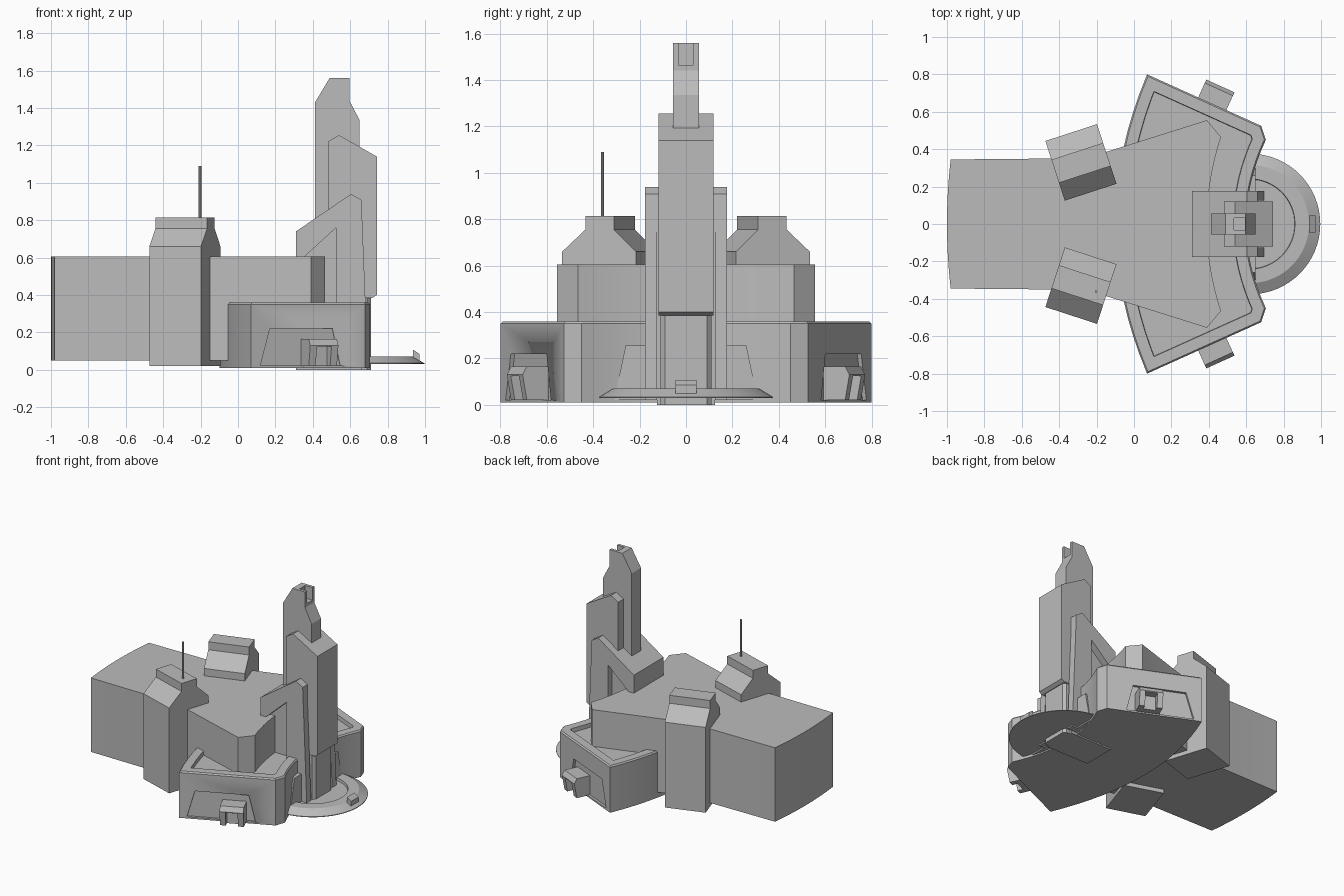
import bpy, bmesh, math
from mathutils import Vector

if "Cube" in bpy.data.objects:
    bpy.data.objects.remove(bpy.data.objects["Cube"])

grey = bpy.data.materials.new("concrete_grey")
grey.diffuse_color = (0.5, 0.5, 0.5, 1)
grey.use_nodes = True
grey.node_tree.nodes["Principled BSDF"].inputs["Base Color"].default_value = grey.diffuse_color


def finish(name, bm):
    bmesh.ops.recalc_face_normals(bm, faces=bm.faces)
    me = bpy.data.meshes.new(name)
    bm.to_mesh(me)
    bm.free()
    me.materials.append(grey)
    for p in me.polygons:
        p.use_smooth = True
    me.set_sharp_from_angle(angle=math.radians(25))
    ob = bpy.data.objects.new(name, me)
    bpy.context.collection.objects.link(ob)
    return ob


def add_prism(bm, pts, lo, hi, place):
    """Extrude a 2D outline from lo to hi; place maps (a, b, t) to space."""
    rings = [[bm.verts.new(place(a, b, t)) for a, b in pts] for t in (lo, hi)]
    bm.faces.new(rings[0][::-1])
    top = bm.faces.new(rings[1])
    for i in range(len(pts)):
        j = (i + 1) % len(pts)
        bm.faces.new((rings[0][i], rings[0][j], rings[1][j], rings[1][i]))
    bmesh.ops.recalc_face_normals(bm, faces=bm.faces)
    return top


def plan(x, y, t):
    return Vector((x, y, t))


def side(x, z, t):
    return Vector((x, t, z))


def symmetric(half):
    """Close a half outline (y >= 0, ends on the centre line) by mirroring."""
    return half + [(x, -y) for x, y in half[::-1] if y > 1e-6]


def bow(x0, x1, y1, n=8):
    """Shallow curved wall from the centre line out to (x1, y1)."""
    return [(x0 + (x1 - x0) * (i / n) ** 2, y1 * i / n) for i in range(n + 1)]


def inset(bm, face, thickness, depth=0.0):
    bmesh.ops.inset_region(bm, faces=[face], thickness=thickness, depth=depth,
                           use_even_offset=True)


def side_part(name, layers):
    bm = bmesh.new()
    for pts, lo, hi in layers:
        add_prism(bm, pts, lo, hi, side)
    return finish(name, bm)


# Main hall
half = bow(0.39, 0.465, 0.465) + [(0.39, 0.555), (-0.15, 0.385), (-0.44, 0.35)]
half += bow(-1.0, -0.98, 0.345)[::-1]
outline = symmetric(half)
# drop the duplicate centre point mirrored copies share
bm = bmesh.new()
add_prism(bm, outline, 0.05, 0.605, plan)
finish("main_hall", bm)

# Low wing with parapet
half = bow(0.60, 0.705, 0.45) + [(0.68, 0.525)] + bow(-0.10, 0.07, 0.80)[::-1]
bm = bmesh.new()
top = add_prism(bm, symmetric(half), 0.01, 0.35, plan)
inset(bm, top, 0.008, 0.01)
inset(bm, top, 0.06)
inset(bm, top, 0.002, -0.03)
wing = finish("low_wing", bm)

# Entrance block on the curved wall
bm = bmesh.new()
add_prism(bm, [(-0.31, 0.02), (0.31, 0.02), (0.26, 0.255), (-0.26, 0.255)],
          0.55, 0.65, lambda a, b, t: Vector((t, a, b)))
finish("entrance_block", bm)

for s, tag in ((1, "back"), (-1, "front")):
    # Wall frame: u along the slanted wall, v outward
    def wall(u, v, z, s=s):
        return Vector((0.07 + 0.911 * u + 0.412 * v,
                       s * (0.80 - 0.412 * u + 0.911 * v), z))

    # Recessed trapezoid panel
    bm = bmesh.new()
    add_prism(bm, [(0.055, 0.022), (0.53, 0.022), (0.484, 0.22), (0.11, 0.22)],
              -0.018, 0.08, lambda a, b, t: wall(a, t, b))
    cutter = finish("panel_cutter_" + tag, bm)
    cutter.hide_render = True
    cutter.hide_viewport = True
    cut = wing.modifiers.new("panel_" + tag, 'BOOLEAN')
    cut.operation = 'DIFFERENCE'
    cut.object = cutter
    cut.solver = 'EXACT'

    # Porch: two jambs, hood and set-back door
    bm = bmesh.new()
    jamb = [(-0.03, 0.02), (0.085, 0.02), (0.105, 0.13), (0.085, 0.165), (-0.03, 0.165)]
    hood = [(-0.03, 0.02), (0.045, 0.02), (0.045, 0.125), (0.104, 0.125),
            (0.105, 0.13), (0.085, 0.165), (-0.03, 0.165)]
    for pts, lo, hi in ((jamb, 0.30, 0.34), (hood, 0.34, 0.425), (jamb, 0.425, 0.465)):
        add_prism(bm, pts, lo, hi, lambda a, b, t: wall(t, a, b))
    finish("porch_" + tag, bm)

    # Turned pier with stepped, chamfered head
    def pier(v, z, u, s=s):
        return Vector((-0.37 + 0.952 * u - 0.31 * v,
                       s * (0.125 + 0.31 * u + 0.952 * v), z))

    bm = bmesh.new()
    add_prism(bm, [(0, 0.02), (0.335, 0.02), (0.335, 0.66), (0.23, 0.755),
                   (0.23, 0.815), (0.10, 0.815), (0.10, 0.755), (0, 0.66)],
              0, 0.29, pier)
    finish("pier_" + tag, bm)

# Antenna
bm = bmesh.new()
ring = [(-0.203 + 0.007 * math.cos(i * math.pi / 4),
         -0.36 + 0.007 * math.sin(i * math.pi / 4)) for i in range(8)]
add_prism(bm, ring, 0.75, 1.09, plan)
finish("antenna", bm)

# Tower buttress: solid core with open side frames
core = [(0.31, 0.0), (0.31, 0.74), (0.605, 0.94), (0.66, 0.908), (0.66, 0.0)]
frame = [(0.31, 0.02), (0.31, 0.74), (0.605, 0.94), (0.66, 0.908), (0.695, 0.02),
         (0.525, 0.02), (0.525, 0.76), (0.35, 0.60), (0.35, 0.02)]
side_part("tower_buttress", [(core, -0.125, 0.125), (frame, 0.125, 0.176),
                             (frame, -0.176, -0.125)])

# Tower slab and its narrower foot
side_part("tower_slab", [([(0.48, 0.385), (0.48, 1.22), (0.54, 1.255), (0.742, 1.14),
                           (0.742, 0.40), (0.72, 0.385)], -0.119, 0.119)])
bm = bmesh.new()
add_prism(bm, [(0.5, -0.11), (0.69, -0.11), (0.71, -0.09), (0.71, 0.09),
               (0.69, 0.11), (0.5, 0.11)], 0.0, 0.39, plan)
finish("tower_foot", bm)

# Spire with a slot in its upper face
cheek = [(0.412, 0.8), (0.412, 1.43), (0.49, 1.56), (0.595, 1.56), (0.595, 1.44),
         (0.65, 1.335), (0.65, 0.8)]
slot = [(0.412, 0.8), (0.412, 1.43), (0.49, 1.56), (0.535, 1.56), (0.535, 1.465),
        (0.595, 1.465), (0.595, 1.44), (0.65, 1.335), (0.65, 0.8)]
side_part("spire", [(cheek, -0.055, -0.033), (slot, -0.033, 0.033), (cheek, 0.033, 0.055)])

# Round plaza with sloped edge and sunken middle
bm = bmesh.new()
circle = [(0.62 + 0.376 * math.cos(i * math.pi / 32),
           0.376 * math.sin(i * math.pi / 32)) for i in range(64)]
top = add_prism(bm, circle, 0.03, 0.035, plan)
inset(bm, top, 0.06, 0.035)
inset(bm, top, 0.075)
inset(bm, top, 0.002, -0.02)
finish("plaza", bm)

# Small marker block on the plaza rim
side_part("plaza_marker", [([(0.945, 0.03), (0.97, 0.03), (0.97, 0.085), (0.935, 0.108),
                             (0.935, 0.05)], -0.045, 0.045)])
